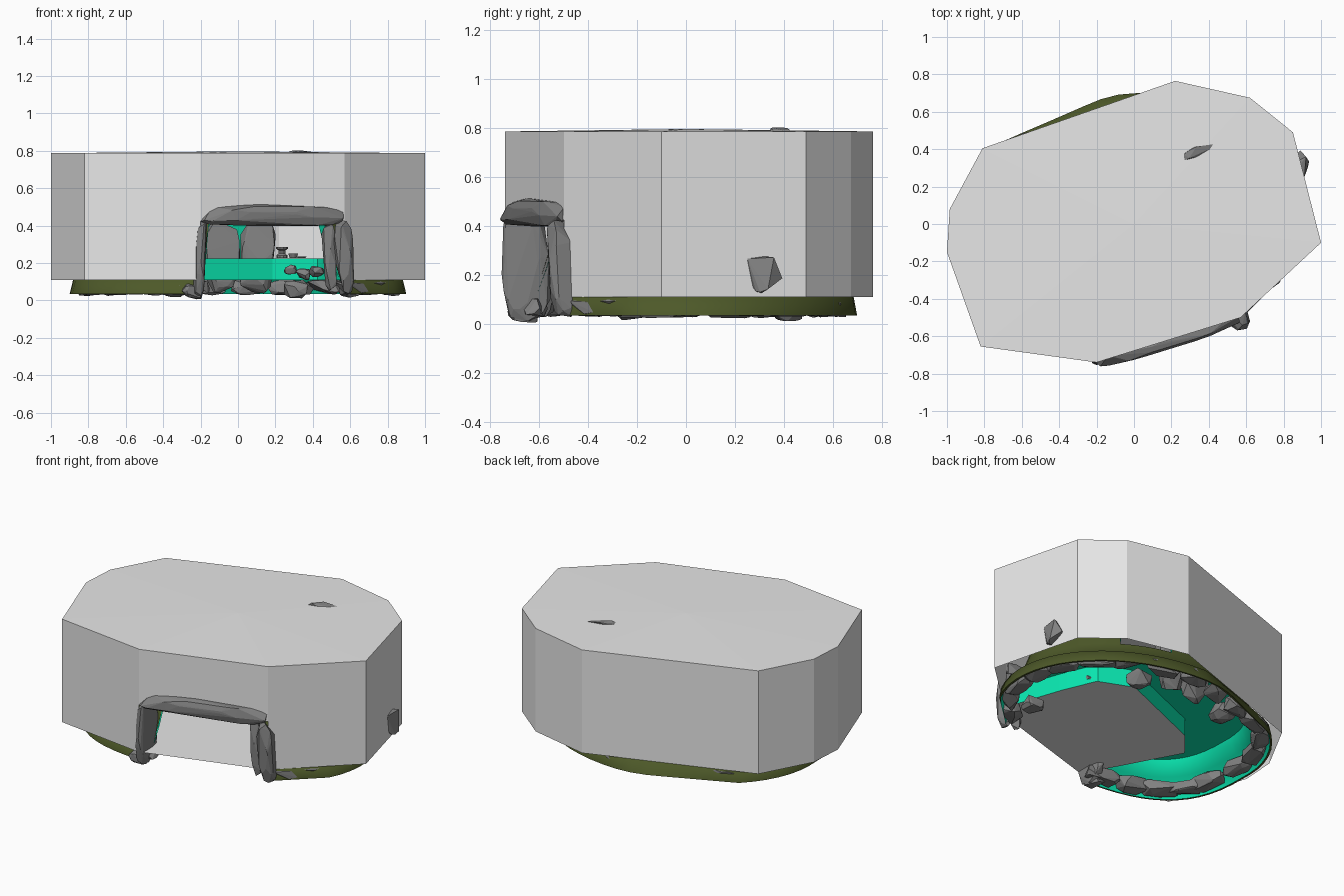
import bpy, bmesh, math, random
from mathutils import Vector, Euler

if "Cube" in bpy.data.objects:
    bpy.data.objects.remove(bpy.data.objects["Cube"])

random.seed(4)


def material(name, rgb):
    m = bpy.data.materials.new(name)
    m.diffuse_color = (*rgb, 1)
    m.use_nodes = True
    m.node_tree.nodes["Principled BSDF"].inputs["Base Color"].default_value = m.diffuse_color
    return m


PALE = material("pale_grey", (0.8, 0.8, 0.8))
ROCK = material("rock_grey", (0.22, 0.22, 0.22))
TEAL = material("teal", (0.003, 0.84, 0.46))
OLIVE = material("olive", (0.075, 0.1, 0.022))


def make(name, verts, faces, mat):
    me = bpy.data.meshes.new(name)
    me.from_pydata(verts, [], faces)
    me.materials.append(mat)
    ob = bpy.data.objects.new(name, me)
    bpy.context.collection.objects.link(ob)
    return ob


def loft(name, rows, mat, skip=lambda c: False, smooth=False):
    """Grid surface through equally long rows of points."""
    n = len(rows[0])
    verts = [Vector(p) for r in rows for p in r]
    faces = []
    for j in range(len(rows) - 1):
        for i in range(n - 1):
            f = (j * n + i, j * n + i + 1, (j + 1) * n + i + 1, (j + 1) * n + i)
            if not skip(sum((verts[k] for k in f), Vector()) / 4):
                faces.append(f)
    ob = make(name, verts, faces, mat)
    if smooth:
        ob.data.shade_smooth()
    return ob


def rock(name, centre, size, rot=(0, 0, 0), points=22):
    """Faceted stone: hull of random points, fitted to the given size."""
    bm = bmesh.new()
    for _ in range(points):
        d = Vector([random.gauss(0, 1) for _ in range(3)]).normalized()
        bm.verts.new([math.copysign(abs(c) ** 0.65, c) for c in d])
    bmesh.ops.convex_hull(bm, input=bm.verts)
    bmesh.ops.delete(bm, geom=[v for v in bm.verts if not v.link_faces], context='VERTS')
    lo = [min(v.co[k] for v in bm.verts) for k in range(3)]
    hi = [max(v.co[k] for v in bm.verts) for k in range(3)]
    e = Euler(rot)
    for v in bm.verts:
        p = Vector([((v.co[k] - lo[k]) / (hi[k] - lo[k]) - 0.5) * size[k] for k in range(3)])
        p.rotate(e)
        v.co = p + Vector(centre)
    bmesh.ops.recalc_face_normals(bm, faces=bm.faces)
    me = bpy.data.meshes.new(name)
    bm.to_mesh(me)
    bm.free()
    me.materials.append(ROCK)
    ob = bpy.data.objects.new(name, me)
    bpy.context.collection.objects.link(ob)
    return ob


# Outer shell: ten-sided prism, its front side open below the lintel
PLAN = [(-0.2, -0.74), (0.57, -0.5), (1.0, -0.1), (0.85, 0.49), (0.62, 0.675),
        (0.22, 0.765), (-0.81, 0.405), (-0.985, 0.08), (-1.0, -0.15), (-0.82, -0.655)]
n = len(PLAN)
LOW, HIGH, DOOR = 0.11, 0.787, 0.425
verts = [(x, y, LOW) for x, y in PLAN] + [(x, y, HIGH) for x, y in PLAN]
verts += [(*PLAN[0], DOOR), (*PLAN[1], DOOR), (0, 0, 0.797)]
faces = [(i, (i + 1) % n, n + (i + 1) % n, n + i) for i in range(1, n)]
faces.append((2 * n, 2 * n + 1, n + 1, n))
faces += [(n + i, n + (i + 1) % n, 2 * n + 2) for i in range(n)]
make("outer_shell", verts, faces, PALE)

# Floor inside the room
INNER = [(0.58, -0.5), (0.63, -0.36), (0.52, -0.04), (0.43, 0.17), (0.21, 0.26),
         (-0.39, 0.01), (-0.52, -0.15), (-0.32, -0.52), (-0.2, -0.735)]
make("floor", [(x, y, LOW) for x, y in INNER], [tuple(range(len(INNER)))], PALE)

# Horseshoe wall path, running from the right to the left side of the door
T0, T1, SEG = -0.82, 4.6, 48


def wall_point(t, s, z, out=-0.02):
    """Point on the wall, kept within 'out' of the shell's outline."""
    c, d = math.cos(t), math.sin(t)
    e = 2 / 3 if c < 0 and d < 0 else 1      # fuller front left corner
    p = Vector((0.9 * s * math.copysign(abs(c) ** e, c),
                0.7 * s * math.copysign(abs(d) ** e, d), z))
    for i in range(1, n):
        a, b = Vector((*PLAN[i], z)), Vector((*PLAN[(i + 1) % n], z))
        normal = Vector((b.y - a.y, a.x - b.x, 0)).normalized()
        # the foot shows only behind the middle of the back left side
        limit = out * (1 - 2 * abs(p.x + 0.2)) if i == 5 and out > 0 else min(out, 0)
        over = (p - a).dot(normal) - limit
        if over > 0:
            p -= normal * over
    return p


def wall_row(s, z, out=-0.02):
    return [wall_point(T0 + (T1 - T0) * i / SEG, s, z, out) for i in range(SEG + 1)]


def resample(path, count):
    pts = [Vector(p) for p in path]
    lens = [(b - a).length for a, b in zip(pts, pts[1:])]
    out = []
    for i in range(count):
        d = sum(lens) * i / (count - 1)
        k = 0
        while k < len(lens) - 1 and d > lens[k]:
            d -= lens[k]
            k += 1
        out.append(pts[k].lerp(pts[k + 1], min(1, d / lens[k])))
    return out


def window(c):
    return c.z > 0.23 and c.y > 0 and 0.19 < c.x < 0.46


loft("base_wall_outside", [wall_row(1.0, 0.035, 0.04), wall_row(0.98, 0.109, -0.003),
                           wall_row(0.88, 0.13, -0.04), wall_row(0.835, 0.225, -0.06),
                           wall_row(0.75, 0.42, -0.08)], OLIVE, window, True)
loft("wall_inside", [wall_row(0.74, 0.42, -0.09), wall_row(0.82, 0.225, -0.07),
                     wall_row(0.87, 0.13, -0.05), wall_row(0.95, 0.105, -0.015),
                     wall_row(0.985, 0.035, 0.025)], TEAL, window, True)
loft("base_rim", [wall_row(0.985, 0.035, 0.025), wall_row(1.0, 0.035, 0.04)], OLIVE)

# Shelf running round the room, with a front skirt down to the floor
inner = resample(INNER, SEG + 1)
loft("shelf_skirt", [[(p.x, p.y, LOW) for p in inner], [(p.x, p.y, 0.225) for p in inner]], TEAL)
loft("shelf_top", [[(p.x, p.y, 0.225) for p in inner], wall_row(0.82, 0.225, -0.07)], TEAL)

# Ring of stones along the foot of the wall
COUNT = 20
for i in range(COUNT):
    t = T0 + 0.12 + (T1 - T0 - 0.2) * i / (COUNT - 1)
    p = wall_point(t, 0.91, 0.07, -0.05)
    q = wall_point(t + 0.02, 0.91, 0.07, -0.05) - p
    rock("base_stone", p, (random.uniform(0.19, 0.26), 0.11, random.uniform(0.075, 0.095)),
         (random.uniform(-0.2, 0.2), 0, math.atan2(q.y, q.x)))

# Doorway: two pillars of stone and a lintel
tilt = math.atan2(0.24, 0.77)
rock("left_pillar", (-0.205, -0.655, 0.22), (0.07, 0.2, 0.42), (0.05, 0.06, 0.1), 34)
rock("left_pillar_foot", (-0.25, -0.66, 0.05), (0.12, 0.12, 0.08), (0, 0.3, 0.3))
rock("right_pillar", (0.565, -0.51, 0.225), (0.1, 0.11, 0.4), (0.08, -0.05, 0.2), 30)
rock("right_pillar_inner", (0.49, -0.5, 0.235), (0.07, 0.08, 0.37), (0, -0.06, 0.3))
rock("lintel", (0.18, -0.62, 0.455), (0.8, 0.1, 0.115), (0, 0, tilt), 46)

# Tall stones against the back wall
rock("tall_stone", (-0.09, 0.45, 0.235), (0.2, 0.1, 0.39), (0, 0, 0.1), 30)
rock("tall_stone", (0.1, 0.46, 0.235), (0.19, 0.1, 0.39), (0, 0.05, -0.1), 30)

# Boulders on the floor and by the door
for x, y, z, s in [(0.28, 0.19, 0.165, 0.07), (0.35, 0.15, 0.14, 0.08), (0.42, 0.1, 0.155, 0.08),
                   (0.31, 0.42, 0.06, 0.13), (0.6, -0.23, 0.06, 0.12), (-0.34, 0.41, 0.07, 0.14)]:
    rock("boulder", (x, y, z), (s, s, s * 0.75))

# Rock tips breaking through the shell
rock("roof_tip", (0.37, 0.4, 0.782), (0.23, 0.06, 0.055), (0, -0.08, 0.45), 16)
rock("side_tip", (0.89, 0.31, 0.215), (0.1, 0.13, 0.15), (0.5, 0, 0.2), 14)


# Small vessels on the sill
def vessel(name, x, y, profile):
    rows = [[(x + r * math.cos(a * math.tau / 10), y + r * math.sin(a * math.tau / 10), z)
             for a in range(11)] for r, z in profile]
    loft(name, rows, ROCK)


vessel("pot", 0.235, 0.42, [(0, 0.226), (0.03, 0.226), (0.03, 0.24), (0.019, 0.25),
                            (0.019, 0.268), (0.031, 0.276), (0.031, 0.286), (0, 0.286)])
vessel("bowl", 0.295, 0.42, [(0, 0.226), (0.018, 0.226), (0.026, 0.25), (0, 0.248)])
vessel("plate", 0.34, 0.42, [(0, 0.226), (0.02, 0.226), (0.028, 0.236), (0, 0.234)])
